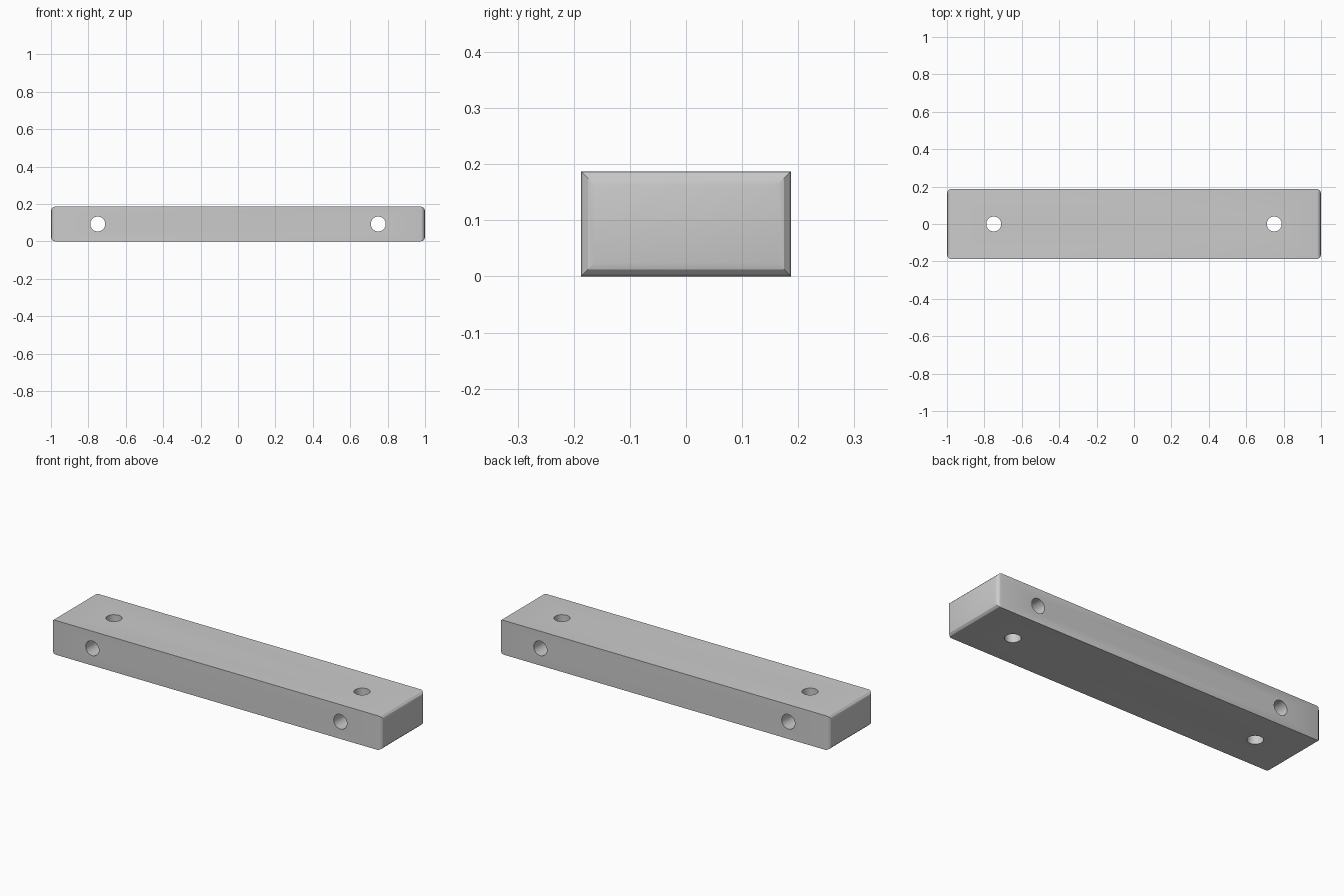
import bpy, bmesh, math

if "Cube" in bpy.data.objects:
    bpy.data.objects.remove(bpy.data.objects["Cube"])

L, W, H = 1.0, 0.1875, 0.1875   # half length, half width, height
R, SEG = 0.025, 3               # end fillet radius and steps
HOLE_X, HOLE_R = 0.75, 0.04


# Bar: rectangular rings lofted along x, shrinking over rounded ends
def make_bar():
    steps = [i * math.pi / 2 / SEG for i in range(SEG + 1)]
    right = [(L - R + R * math.sin(a), R * (1 - math.cos(a))) for a in steps]
    sections = [(-x, d) for x, d in reversed(right)] + right
    bm = bmesh.new()
    rings = []
    for x, d in sections:
        y, lo, hi = W - d, d, H - d
        rings.append([bm.verts.new((x, *p)) for p in
                      ((-y, lo), (y, lo), (y, hi), (-y, hi))])
    for a, b in zip(rings, rings[1:]):
        for i in range(4):
            j = (i + 1) % 4
            bm.faces.new((a[i], a[j], b[j], b[i]))
    bm.faces.new(rings[0])
    bm.faces.new(rings[-1])
    bmesh.ops.recalc_face_normals(bm, faces=bm.faces)
    mesh = bpy.data.meshes.new("bar")
    bm.to_mesh(mesh)
    bm.free()
    obj = bpy.data.objects.new("bar", mesh)
    bpy.context.collection.objects.link(obj)
    return obj


# Drill a through hole and remove the cutter
def drill(obj, x, rotation):
    bpy.ops.mesh.primitive_cylinder_add(vertices=32, radius=HOLE_R, depth=0.8,
                                        location=(x, 0, H / 2), rotation=rotation)
    cutter = bpy.context.object
    cutter.name = "hole_cutter"
    cutter.hide_render = True
    mod = obj.modifiers.new("hole", 'BOOLEAN')
    mod.operation = 'DIFFERENCE'
    mod.solver = 'EXACT'
    mod.object = cutter
    bpy.ops.object.select_all(action='DESELECT')
    obj.select_set(True)
    bpy.context.view_layer.objects.active = obj
    bpy.ops.object.modifier_apply(modifier=mod.name)
    bpy.data.objects.remove(cutter, do_unlink=True)


bar = make_bar()
# Vertical and front-to-back holes crossing near each end
for x in (-HOLE_X, HOLE_X):
    for rot in ((0, 0, 0), (math.pi / 2, 0, 0)):
        drill(bar, x, rot)

bpy.ops.object.shade_smooth_by_angle(angle=math.radians(20))
